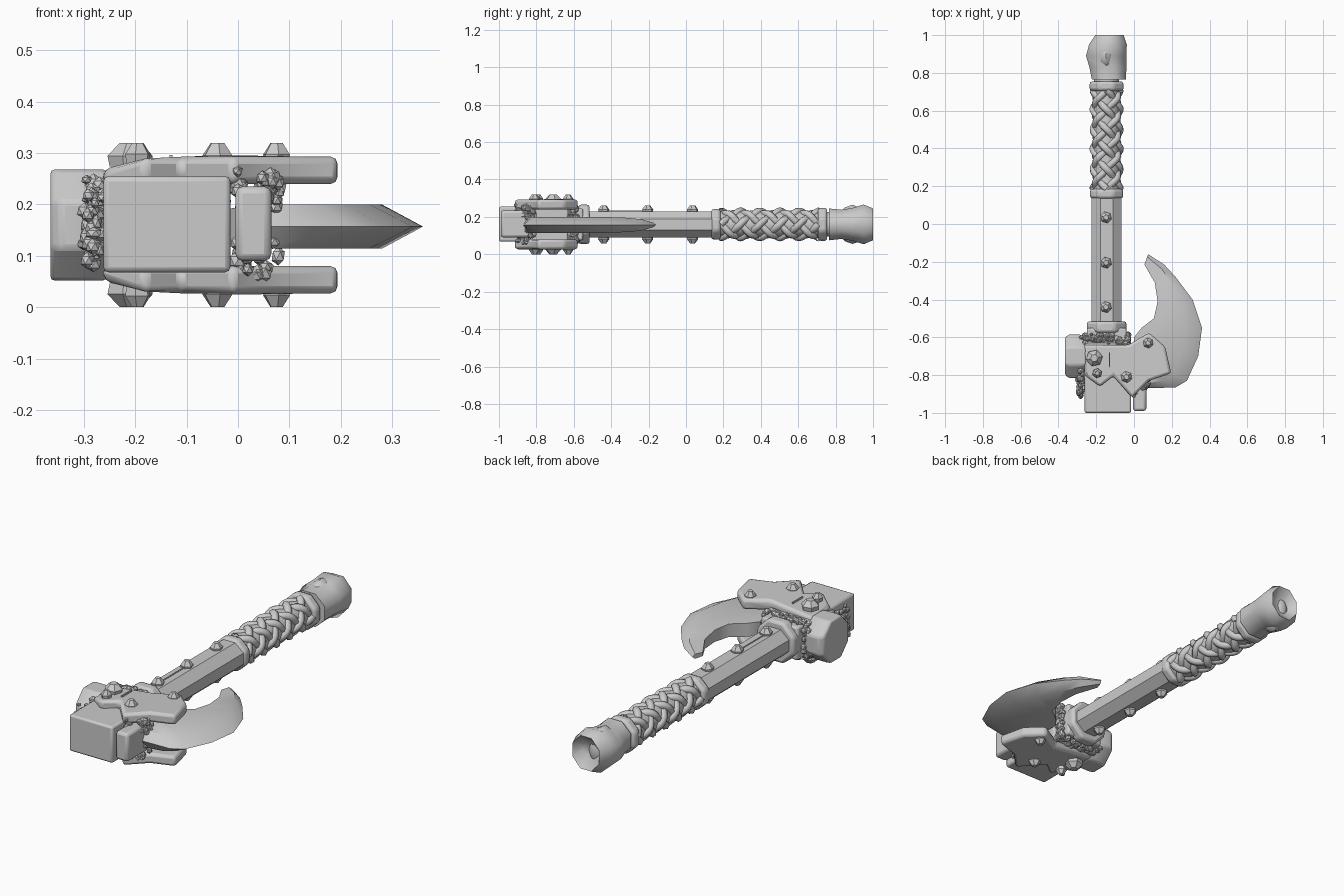
import bpy, bmesh, math, random
from math import sin, cos, pi
from mathutils import Vector

random.seed(4)
if "Cube" in bpy.data.objects:
    bpy.data.objects.remove(bpy.data.objects["Cube"])

AX, AZ = -0.145, 0.16          # haft axis

grey = bpy.data.materials.new("plain grey")
grey.use_nodes = True
tone = (0.6, 0.6, 0.6, 1)
grey.diffuse_color = tone
grey.node_tree.nodes["Principled BSDF"].inputs["Base Color"].default_value = tone


def finish(name, bm, bevel=0, angle=35):
    bmesh.ops.recalc_face_normals(bm, faces=bm.faces)
    mesh = bpy.data.meshes.new(name)
    bm.to_mesh(mesh)
    bm.free()
    obj = bpy.data.objects.new(name, mesh)
    bpy.context.collection.objects.link(obj)
    mesh.materials.append(grey)
    if bevel:
        mod = obj.modifiers.new("bevel", "BEVEL")
        mod.width, mod.segments = bevel, 2
    bpy.ops.object.select_all(action="DESELECT")
    obj.select_set(True)
    bpy.context.view_layer.objects.active = obj
    bpy.ops.object.shade_smooth_by_angle(angle=math.radians(angle))
    return obj


def skin(bm, rings):
    """Join closed rings of points into a capped solid."""
    rows = [[bm.verts.new(p) for p in ring] for ring in rings]
    n = len(rows[0])
    for a, b in zip(rows, rows[1:]):
        for i in range(n):
            j = (i + 1) % n
            bm.faces.new((a[i], a[j], b[j], b[i]))
    bm.faces.new(rows[0])
    bm.faces.new(rows[-1])


def loft(name, rings, bevel=0, angle=35):
    bm = bmesh.new()
    skin(bm, rings)
    return finish(name, bm, bevel, angle)


def octagon(y, rx, rz, cx=AX, cz=AZ):
    k = 1 / cos(pi / 8)
    return [Vector((cx + k * rx * cos(pi / 8 + i * pi / 4), y,
                    cz + k * rz * sin(pi / 8 + i * pi / 4))) for i in range(8)]


def box(name, low, high, bevel):
    ring = [(low[0], low[1]), (high[0], low[1]), (high[0], high[1]), (low[0], high[1])]
    return loft(name, [[(x, y, z) for x, y in ring] for z in (low[2], high[2])], bevel)


# Haft and its collars
loft("haft", [octagon(-0.7, 0.08, 0.07), octagon(0.18, 0.08, 0.07)])
loft("grip_core", [octagon(0.16, 0.066, 0.066), octagon(0.78, 0.066, 0.066)], angle=60)
for name, y0, y1, rx, rz in (("head_collar", -0.575, -0.515, 0.105, 0.105),
                             ("lower_collar", 0.135, 0.185, 0.088, 0.082),
                             ("upper_collar", 0.705, 0.755, 0.09, 0.088)):
    loft(name, [octagon(y0, rx, rz), octagon(y1, rx, rz)], 0.014)

# Woven grip: two opposite sets of helices passing over and under
curve = bpy.data.curves.new("woven_grip", "CURVE")
curve.dimensions = "3D"
curve.bevel_depth, curve.bevel_resolution = 0.02, 1
strands, turns, steps = 4, 1.25, 60
for way in (1, -1):
    for k in range(strands):
        spline = curve.splines.new("POLY")
        spline.points.add(steps)
        for i, point in enumerate(spline.points):
            turn = 2 * pi * turns * i / steps
            a = 2 * pi * k / strands + way * turn
            r = 0.062 + 0.009 * way * cos(strands * turn)
            point.co = (AX + r * cos(a), 0.185 + 0.525 * i / steps, AZ + r * sin(a), 1)
        spline.use_smooth = True
grip = bpy.data.objects.new("woven_grip", curve)
bpy.context.collection.objects.link(grip)
curve.materials.append(grey)

# Pommel with a dished end
pommel = ((0.765, -0.133, 0.09, 0.085), (0.83, -0.138, 0.098, 0.078),
          (0.89, -0.147, 0.107, 0.088), (0.95, -0.138, 0.1, 0.106),
          (1.0, -0.13, 0.075, 0.085), (0.96, -0.13, 0.05, 0.03))
loft("pommel", [octagon(y, rx, rz, cx) for y, cx, rx, rz in pommel], angle=50)
bm = bmesh.new()
bmesh.ops.create_icosphere(bm, subdivisions=2, radius=1)
for v in bm.verts:
    v.co = (-0.15 + v.co.x * 0.055, 0.89 + v.co.y * 0.085, AZ + v.co.z * 0.105)
finish("pommel_boss", bm)

# Head block, front wedge and hammer poll
box("head_block", (-0.262, -1.0, 0.068), (-0.015, -0.63, 0.255), 0.01)
box("neck", (-0.25, -0.64, 0.075), (-0.04, -0.55, 0.245), 0.01)
box("front_wedge", (-0.005, -0.99, 0.09), (0.065, -0.8, 0.235), 0.014)
poll = [[(x, -0.7 + (p.x - AX) * s, p.z) for p in octagon(0, 0.115, 0.108)]
        for x, s in ((-0.255, 0.9), (-0.29, 1), (-0.345, 1), (-0.365, 0.86))]
loft("hammer_poll", poll, 0.008)

# Crescent blade: inner edge, shoulder and sharp outer edge at each section
sections = ((-0.02, -0.78, 0.06, -0.87, 0.043), (-0.02, -0.72, 0.22, -0.865, 0.043),
            (0, -0.66, 0.28, -0.83, 0.043), (0, -0.6, 0.34, -0.7, 0.043),
            (0.04, -0.55, 0.36, -0.55, 0.043), (0.105, -0.5, 0.31, -0.4, 0.042),
            (0.125, -0.41, 0.22, -0.28, 0.038), (0.11, -0.31, 0.16, -0.215, 0.03),
            (0.055, -0.215, 0.075, -0.16, 0.012))
rings = []
for ix, iy, ox, oy, h in sections:
    inner, outer = Vector((ix, iy, 0.157)), Vector((ox, oy, 0.157))
    up, mid = Vector((0, 0, h)), inner.lerp(outer, 0.75)
    rings.append([inner - up * 0.8, mid - up, outer, mid + up, inner + up * 0.8])
loft("blade", rings, angle=45)

# Cheek plates above and below
outline = ((-0.265, -0.64), (-0.03, -0.64), (0.08, -0.575), (0.165, -0.65), (0.197, -0.79),
           (0.08, -0.83), (-0.01, -0.92), (-0.11, -0.805), (-0.18, -0.86), (-0.262, -0.8))
for name, side in (("top_cheek_plate", 1), ("bottom_cheek_plate", -1)):
    loft(name, [[(x, y, AZ + side * (h - (0.025 if x < -0.2 and h > 0.1 else 0)))
                 for x, y in outline] for h in (0.08, 0.133)], 0.014)


def stud(bm, x, y, base, r, height, side):
    skin(bm, [[(x + r * s * cos(i * pi / 3 + x * 9), y + r * s * sin(i * pi / 3 + x * 9),
                AZ + side * (base + height * t)) for i in range(6)]
              for s, t in ((0.9, 0), (1, 0.45), (0.45, 1))])


# Studs on the plates and the haft
plate_studs = ((-0.21, -0.71, 0.045, 0.046), (-0.195, -0.79, 0.026, 0.04),
               (-0.04, -0.81, 0.031, 0.045), (0.075, -0.63, 0.028, 0.042))
for name, side in (("top_studs", 1), ("bottom_studs", -1)):
    bm = bmesh.new()
    for x, y, r, height in plate_studs:
        stud(bm, x, y, 0.16 - height, r, height, side)
    for y in (0.035, -0.205, -0.44):
        stud(bm, -0.148, y, 0.06, 0.031, 0.042, side)
    finish(name, bm, angle=20)
box("plate_slot", (-0.133, -0.76, 0.288), (-0.127, -0.68, 0.296), 0)
box("haft_ridge", (-0.152, -0.43, 0.226), (-0.146, -0.22, 0.233), 0)


def gravel(name, count, place):
    bm = bmesh.new()
    for _ in range(count):
        centre, size = Vector(place()), random.uniform(0.011, 0.019)
        made = bmesh.ops.create_icosphere(bm, subdivisions=1, radius=size)["verts"]
        squash = [random.uniform(0.75, 1.15) for _ in range(3)]
        for v in made:
            v.co = centre + Vector([a * b for a, b in zip(v.co, squash)])
    finish(name, bm)


def around_neck():
    a = random.uniform(0, 2 * pi)
    k = 1 / max(abs(cos(a)), abs(sin(a)))
    return (AX + 0.113 * k * cos(a), random.uniform(-0.635, -0.585), AZ + 0.09 * k * sin(a))


def beside_poll():
    return (random.uniform(-0.3, -0.262), random.uniform(-0.915, -0.6), random.uniform(0.08, 0.25))


def under_blade():
    t = random.random()
    return (-0.005 + 0.09 * t, -0.905 + 0.075 * t + random.uniform(-0.015, 0.02),
            AZ + random.choice((-1, 1)) * random.uniform(0.03, 0.105))


# Clusters of small stones filling the joints
gravel("neck_stones", 170, around_neck)
gravel("poll_stones", 130, beside_poll)
gravel("blade_stones", 75, under_blade)
